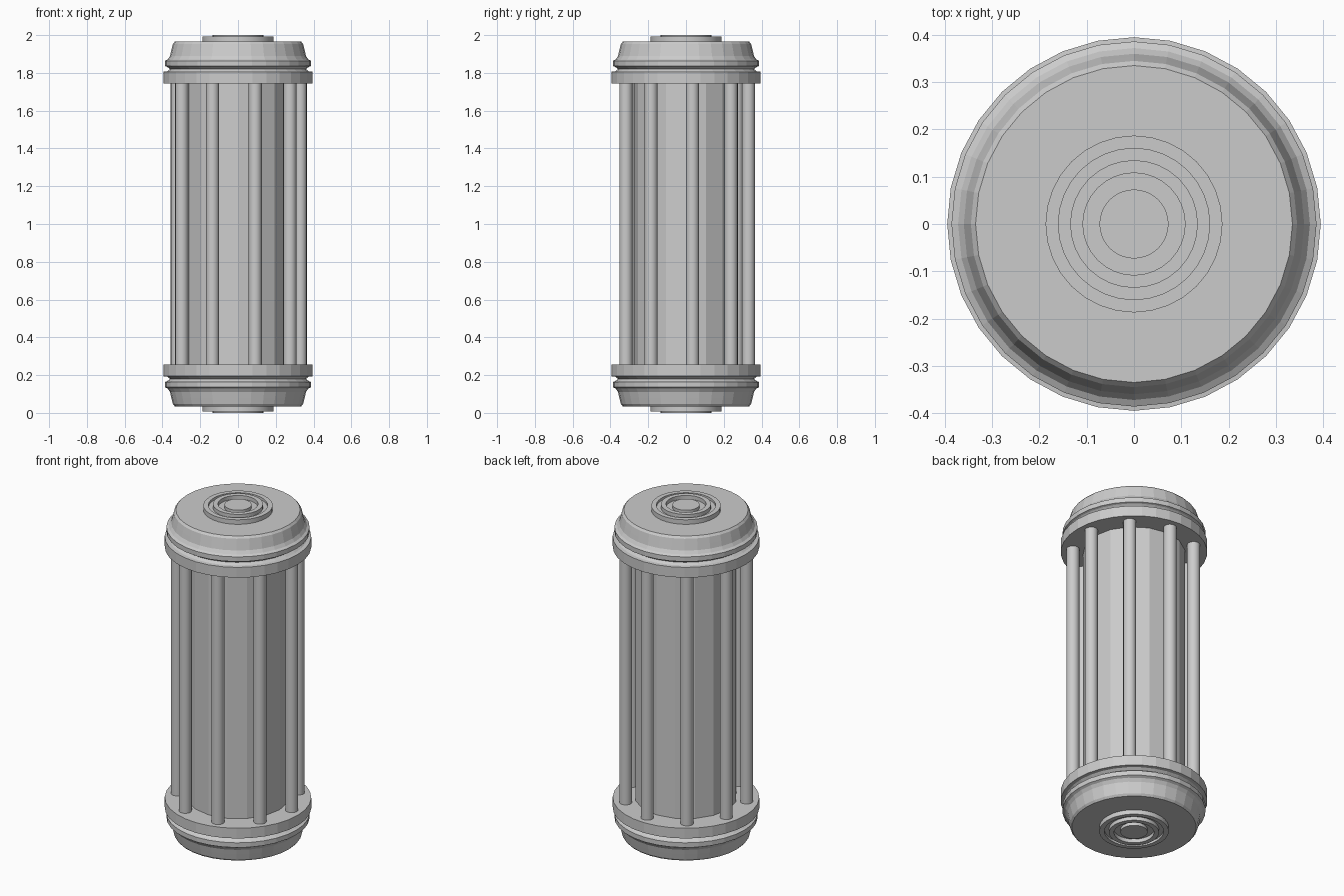
import bpy, bmesh, math

if "Cube" in bpy.data.objects:
    bpy.data.objects.remove(bpy.data.objects["Cube"])

END_CAP = [(0, 1.745), (0.395, 1.745), (0.395, 1.806), (0.375, 1.808), (0.36, 1.82),
           (0.375, 1.832), (0.386, 1.836), (0.386, 1.864), (0.372, 1.872), (0.36, 1.89),
           (0.353, 1.92), (0.345, 1.953), (0.335, 1.965), (0, 1.965)]
HUB = [(0, 1.955), (0.187, 1.955), (0.187, 1.992), (0.16, 1.992), (0.16, 1.978),
       (0.135, 1.978), (0.135, 2.0), (0.108, 2.0), (0.108, 1.978), (0.073, 1.978),
       (0.073, 1.996), (0, 1.996)]
CORE = [(0, 0.25), (0.275, 0.25), (0.275, 1.75), (0, 1.75)]
ROD = [(0, 0.25), (0.035, 0.25), (0.035, 1.75), (0, 1.75)]


def lathe(name, profile, sides, flip=False, loc=(0, 0), smooth=False):
    """Revolve an (r, z) profile around z; flip mirrors it about mid height."""
    bm = bmesh.new()
    rings = []
    for r, z in profile:
        z = 2 - z if flip else z
        if r == 0:
            rings.append([bm.verts.new((0, 0, z))] * sides)
        else:
            rings.append([bm.verts.new((r * math.cos(2 * math.pi * i / sides),
                                        r * math.sin(2 * math.pi * i / sides), z))
                          for i in range(sides)])
    for a, b in zip(rings, rings[1:]):
        if a[0] is a[1]:
            bm.faces.new(b)
        elif b[0] is b[1]:
            bm.faces.new(a)
        else:
            for i in range(sides):
                j = (i + 1) % sides
                bm.faces.new((a[i], a[j], b[j], b[i]))
    # the axis points only mark the closing discs
    bmesh.ops.delete(bm, geom=[v for v in bm.verts if not v.link_faces], context='VERTS')
    bmesh.ops.recalc_face_normals(bm, faces=bm.faces)
    mesh = bpy.data.meshes.new(name)
    bm.to_mesh(mesh)
    bm.free()
    obj = bpy.data.objects.new(name, mesh)
    obj.location = (loc[0], loc[1], 0)
    bpy.context.collection.objects.link(obj)
    if smooth:
        bpy.ops.object.select_all(action='DESELECT')
        obj.select_set(True)
        bpy.context.view_layer.objects.active = obj
        bpy.ops.object.shade_smooth_by_angle(angle=math.radians(40))
    return obj


# Central drum
lathe("core_drum", CORE, 16)

# Matching end caps with stepped hubs
for end, flip in (("top", False), ("bottom", True)):
    lathe(end + "_end_cap", END_CAP, 32, flip)
    lathe(end + "_hub_rings", HUB, 32, flip, smooth=True)

# Cage of nine rods
for k in range(9):
    a = math.radians(6 + 40 * k)
    lathe(f"cage_rod_{k + 1}", ROD, 16, loc=(0.331 * math.cos(a), 0.331 * math.sin(a)),
          smooth=True)
